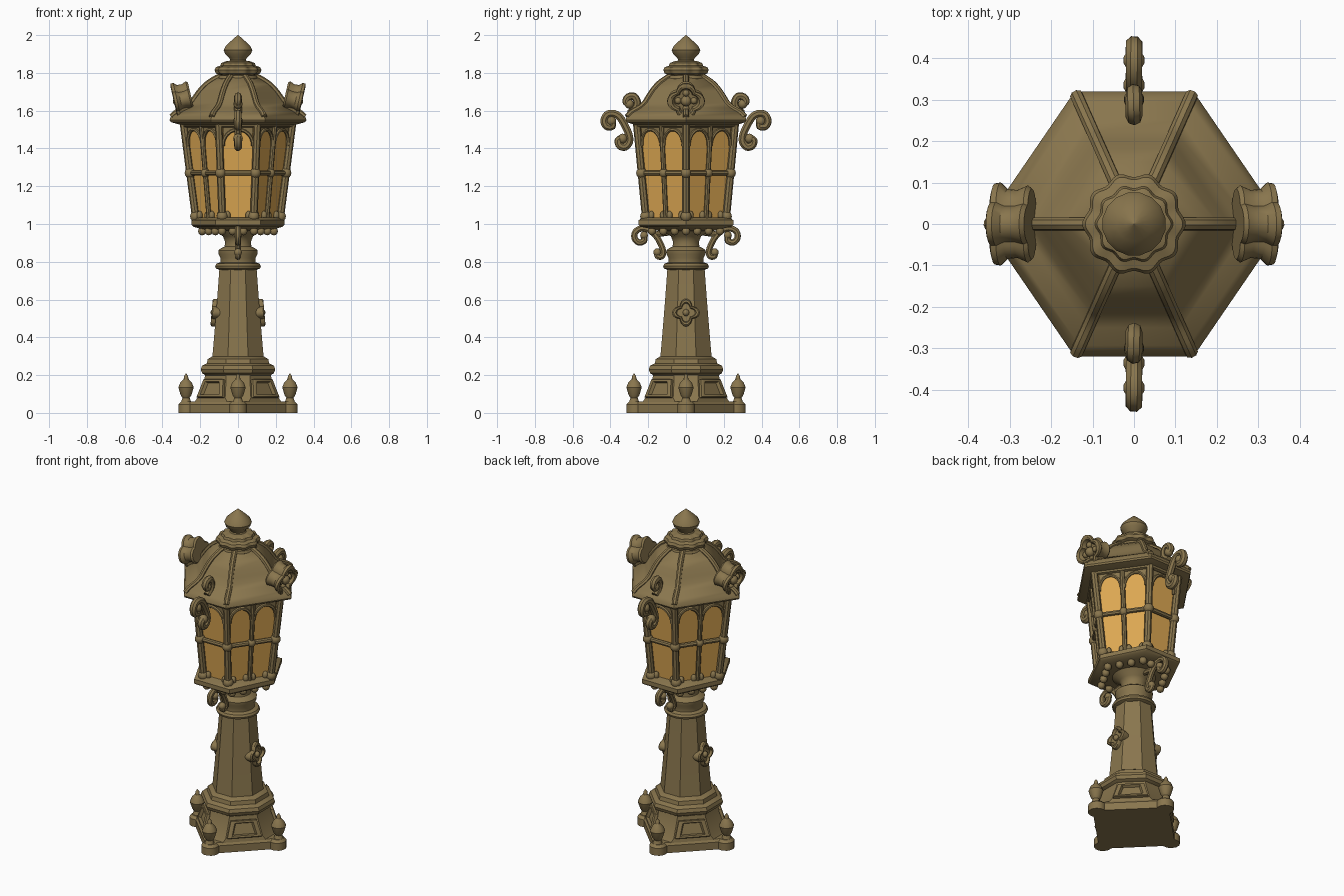
import bpy, bmesh, math
from math import sin, cos, pi, sqrt, radians
from mathutils import Vector, Matrix

if "Cube" in bpy.data.objects:
    bpy.data.objects.remove(bpy.data.objects["Cube"])

def material(name, rgb):
    m = bpy.data.materials.new(name)
    m.diffuse_color = (*rgb, 1)
    m.use_nodes = True
    m.node_tree.nodes["Principled BSDF"].inputs["Base Color"].default_value = m.diffuse_color
    return m

BRONZE = material("aged_bronze", (0.25, 0.18, 0.075))
GLASS = material("amber_glass", (0.72, 0.39, 0.085))

# ---------- helpers ----------
def mesh_obj(name, verts, faces, mat=BRONZE, M=None):
    me = bpy.data.meshes.new(name)
    me.from_pydata([tuple(v) for v in verts], [], faces)
    if M:
        me.transform(M)
    bm = bmesh.new()
    bm.from_mesh(me)
    bmesh.ops.recalc_face_normals(bm, faces=bm.faces)
    bm.to_mesh(me)
    bm.free()
    me.materials.append(mat)
    ob = bpy.data.objects.new(name, me)
    bpy.context.collection.objects.link(ob)
    return ob

def loft(name, rings, mat=BRONZE, M=None):
    n = len(rings[0])
    verts = [v for r in rings for v in r]
    faces = [(k*n+i, k*n+(i+1) % n, (k+1)*n+(i+1) % n, (k+1)*n+i)
             for k in range(len(rings)-1) for i in range(n)]
    faces += [tuple(range(n)), tuple(range((len(rings)-1)*n, len(rings)*n))]
    return mesh_obj(name, verts, faces, mat, M)

def lathe(name, profile, n=24, at=(0, 0), lobes=0, amp=0.0):
    def ring(r, z):
        out = []
        for i in range(n):
            a = 2*pi*(i+.5)/n
            rr = max(r, .0005)*(1+amp*cos(lobes*a))
            out.append((at[0]+rr*cos(a), at[1]+rr*sin(a), z))
        return out
    return loft(name, [ring(r, z) for r, z in profile])

def tube(name, pts, r, smooth=True, taper=None, n=8):
    """Sweep a circle along a Catmull-Rom path."""
    P = [Vector(p) for p in pts]
    if smooth:
        E = [2*P[0]-P[1]] + P + [2*P[-1]-P[-2]]
        P = [0.5*(2*E[i]+(E[i+1]-E[i-1])*t+(2*E[i-1]-5*E[i]+4*E[i+1]-E[i+2])*t*t
                  + (3*E[i]-E[i-1]-3*E[i+1]+E[i+2])*t**3)
             for i in range(1, len(E)-2) for t in (0, .25, .5, .75)] + [P[-1]]
    rings, side = [], None
    for i, p in enumerate(P):
        d = (P[min(i+1, len(P)-1)]-P[max(i-1, 0)]).normalized()
        if side is None:
            side = d.orthogonal().normalized()
        side = (side-d*side.dot(d)).normalized()
        up = d.cross(side)
        rings.append([p+r*(cos(2*pi*k/n)*side+sin(2*pi*k/n)*up) for k in range(n)])
    return loft(name, rings)

def ball(name, p, r, squash=1):
    prof = [(r*sin(a), p[2]+r*squash*cos(a)) for a in [pi*(1-i/8) for i in range(9)]]
    return lathe(name, prof, 12, (p[0], p[1]))

def hexagon(a, b, c, z):
    return [(a, 0, z), (b, c, z), (-b, c, z), (-a, 0, z), (-b, -c, z), (b, -c, z)]

def octagon(a, d, z):
    w = d*sqrt(2)-a          # a = axis distance, d = diagonal distance
    return [(a, -w, z), (a, w, z), (w, a, z), (-w, a, z), (-a, w, z), (-a, -w, z), (-w, -a, z), (w, -a, z)]

def plate(name, outline, layers, M):
    return loft(name, [[(x, y*s, z*s) for y, z in outline] for s, x in layers], M=M)

def place(angle, r, z, tilt):
    return (Matrix.Rotation(angle, 4, 'Z') @ Matrix.Translation((r, 0, z))
            @ Matrix.Rotation(tilt, 4, 'Y'))

# ---------- plinth, turned so its corners lie on the axes ----------
def diamond(r, z):
    return [(r, 0, z), (0, r, z), (-r, 0, z), (0, -r, z)]
loft("plinth", [diamond(.30, 0), diamond(.30, .045), diamond(.285, .06)])
for k in range(4):
    a = k*pi/2
    p = (.268*cos(a), .268*sin(a))
    lathe("plinth_corner", [(.05, 0), (.05, .045), (.035, .06)], 12, p)
    p = (.275*cos(a), .275*sin(a))
    lathe("corner_finial", [(.03, .05), (.02, .08), (.03, .095), (.042, .135),
                            (.032, .16), (.013, .18), (.011, .195), (0, .21)], 12, p)

# ---------- pedestal with framed panels on the diagonal faces ----------
loft("pedestal", [octagon(.235, .205, .05), octagon(.215, .20, .08),
                  octagon(.18, .172, .17), octagon(.172, .168, .21)])
trap = [(-.098, -.05), (.098, -.05), (.072, .05), (-.072, .05)]
for k in range(4):
    plate("pedestal_panel", trap, [(1, -.02), (1, .014), (.92, .018), (.72, .018), (.62, .002)],
          place(pi/4+k*pi/2, .186, .127, radians(-16)))
loft("pedestal_moulding", [octagon(r, r*.985, z) for r, z in
     [(.165, .195), (.19, .21), (.197, .23), (.19, .25), (.165, .262), (.16, .285), (.135, .30)]])

# ---------- column ----------
loft("column", [octagon(r, r*.985, z) for r, z in
     [(.137, .28), (.125, .42), (.112, .58), (.098, .77)]])
lathe("column_collar", [(.095, .755), (.118, .765), (.122, .777), (.115, .79), (.093, .797), (.093, .82),
                        (.103, .84), (.105, .86), (.09, .872), (.072, .88), (.068, .905),
                        (.08, .935), (.125, .965), (.14, .99)], 32)

def quatrefoil(R, depth, sharp=False, n=48):
    pts = []
    for i in range(n):
        a = 2*pi*i/n
        r = R*(1-depth*(1-abs(cos(2*a))))
        if sharp:
            r *= 1-.12*sin(2*a)**2
        pts.append((r*cos(a), r*sin(a)))
    return pts

for side in (0, pi):
    # diamond badge on the column
    M = place(side, .118, .53, radians(-5))
    plate("column_badge", quatrefoil(.073, .28, True),
          [(.9, -.03), (1, 0), (1, .016), (.9, .022), (.75, .022), (.66, .008)], M)
    ball("column_badge_boss", M @ Vector((.01, 0, 0)), .018)
    # large flower badge on the roof
    M = place(side, .30, 1.655, radians(13))
    plate("roof_badge", quatrefoil(.1, .26),
          [(.85, -.055), (.93, -.045), (.82, -.02), (.84, .005), (1, .022), (.98, .036),
           (.85, .04), (.72, .036), (.62, .012)], M)
    ball("roof_badge_boss", M @ Vector((.018, 0, 0)), .028)
    for k in range(4):
        a = k*pi/2
        ball("roof_badge_petal", M @ Vector((.014, .042*cos(a), .042*sin(a))), .018)

# ---------- lantern body ----------
ZB, ZT = 1.02, 1.545
def corners(z, inset=0.0):
    t = (z-ZB)/(ZT-ZB)
    return hexagon(.222+.068*t-inset, .083+.02*t-inset*.5, .212+.05*t-inset, z)

def on_face(i, u, z, inset=0.0):
    h = corners(z, inset)
    return Vector(h[i]).lerp(Vector(h[(i+1) % 6]), u)

loft("glass", [corners(z, .016) for z in (1.0, 1.27, 1.55)], GLASS)
loft("lantern_base", [hexagon(a, b, c, z) for a, b, c, z in
     [(.15, .07, .14, .962), (.20, .09, .19, .975), (.235, .115, .24, .985), (.246, .12, .252, .995),
      (.246, .12, .252, 1.02), (.225, .095, .225, 1.035)]])
for i in range(6):
    h = hexagon(.19, .085, .18, .962)
    for k in range(3):
        ball("base_bead", Vector(h[i]).lerp(Vector(h[(i+1) % 6]), k/3), .022)

for i in range(6):
    # corner post, knob and foot
    tube("corner_post", [on_face(i, 0, 1.02), on_face(i, 0, 1.55)], .02, False)
    ball("post_knob", on_face(i, 0, 1.27), .029)
    ball("post_foot", on_face(i, 0, 1.04), .03)
    tube("cross_bar", [on_face(i, 0, 1.27), on_face(i, 1, 1.27)], .014, False)
    tube("top_rail", [on_face(i, 0, 1.53), on_face(i, 1, 1.53)], .018, False)
    # front and back have one window across, the other faces two
    cells = [(.1, .9)] if i in (1, 4) else [(.06, .475), (.525, .94)]
    if len(cells) == 2:
        tube("mullion", [on_face(i, .5, 1.02), on_face(i, .5, 1.54)], .013, False)
        ball("mullion_knob", on_face(i, .5, 1.27), .024)
    for u0, u1 in cells:
        us = [u0+(u1-u0)*(1-cos(pi*k/12))/2 for k in range(13)]
        arch = [(u, 1.415+.085*sin(pi*k/12)) for k, u in enumerate(us)]
        v = [on_face(i, u, z, .006) for u, z in arch] + [on_face(i, u, 1.55, .006) for u in us]
        mesh_obj("window_spandrel", v, [(k, k+1, k+14, k+13) for k in range(12)])
        tube("window_arch", [on_face(i, u, z) for u, z in arch], .009, False, n=6)
        for u in (u0+.06, u1-.06):
            ball("window_foot_leaf", on_face(i, u, 1.045, .006), .016, 1.5)

# ---------- roof ----------
ROOF = [(.27, 1.525), (.315, 1.54), (.32, 1.55), (.315, 1.568), (.293, 1.59), (.25, 1.615), (.222, 1.64),
        (.203, 1.67), (.18, 1.705), (.15, 1.74), (.11, 1.77), (.08, 1.785)]
def roof_ring(r, z):
    s = r/.32
    return hexagon(.362*s, .143*s, r, z)
loft("roof", [roof_ring(r, z) for r, z in ROOF])
for i in range(6):
    tube("roof_rib", [roof_ring(r-.004, z)[i] for r, z in ROOF[3:]], .016)
lathe("crown_base", [(.10, 1.755), (.105, 1.77), (.10, 1.785), (.085, 1.79)], 32)
lathe("crown_scallop", [(.085, 1.785), (.112, 1.797), (.119, 1.815), (.112, 1.83), (.09, 1.838),
                        (.085, 1.852), (.06, 1.862)], 80, lobes=10, amp=.05)
lathe("top_finial", [(.055, 1.85), (.042, 1.868), (.048, 1.88), (.07, 1.90), (.077, 1.92), (.068, 1.94),
                     (.042, 1.965), (.02, 1.985), (0, 2.0)], 16)

# ---------- scrolls on the front and back ----------
EAVE_CURL = [(.30, 1.585), (.268, 1.61), (.258, 1.645), (.275, 1.675), (.305, 1.672), (.318, 1.648), (.30, 1.635)]
BRACKET = [(.395, 1.545), (.392, 1.518), (.42, 1.518), (.433, 1.545), (.42, 1.577), (.388, 1.585), (.355, 1.57),
           (.328, 1.53), (.303, 1.475), (.30, 1.435), (.322, 1.408), (.35, 1.415), (.358, 1.442), (.335, 1.452)]
NECK_SCROLL = [(.222, .94), (.222, .912), (.25, .902), (.272, .925), (.268, .958), (.235, .977), (.195, .968),
               (.158, .935), (.132, .89), (.12, .85), (.13, .828), (.15, .83), (.152, .85)]
for s in (1, -1):
    for name, path, r in (("eave_curl", EAVE_CURL, .02), ("roof_bracket", BRACKET, .021),
                          ("neck_scroll", NECK_SCROLL, .017)):
        pts = [(0, s*y, z) for y, z in path]
        tube(name, pts, r)
        for end in ([pts[-1]] if name == "eave_curl" else [pts[0], pts[-1]]):
            ball(name + "_tip", end, r*1.25)
    tube("neck_scroll_stay", [(0, s*.09, .955), (0, s*.16, .945)], .016, False)

# smooth shading with crisp edges
bpy.ops.object.select_all(action='SELECT')
bpy.context.view_layer.objects.active = bpy.context.selected_objects[0]
bpy.ops.object.shade_smooth_by_angle(angle=radians(35))
